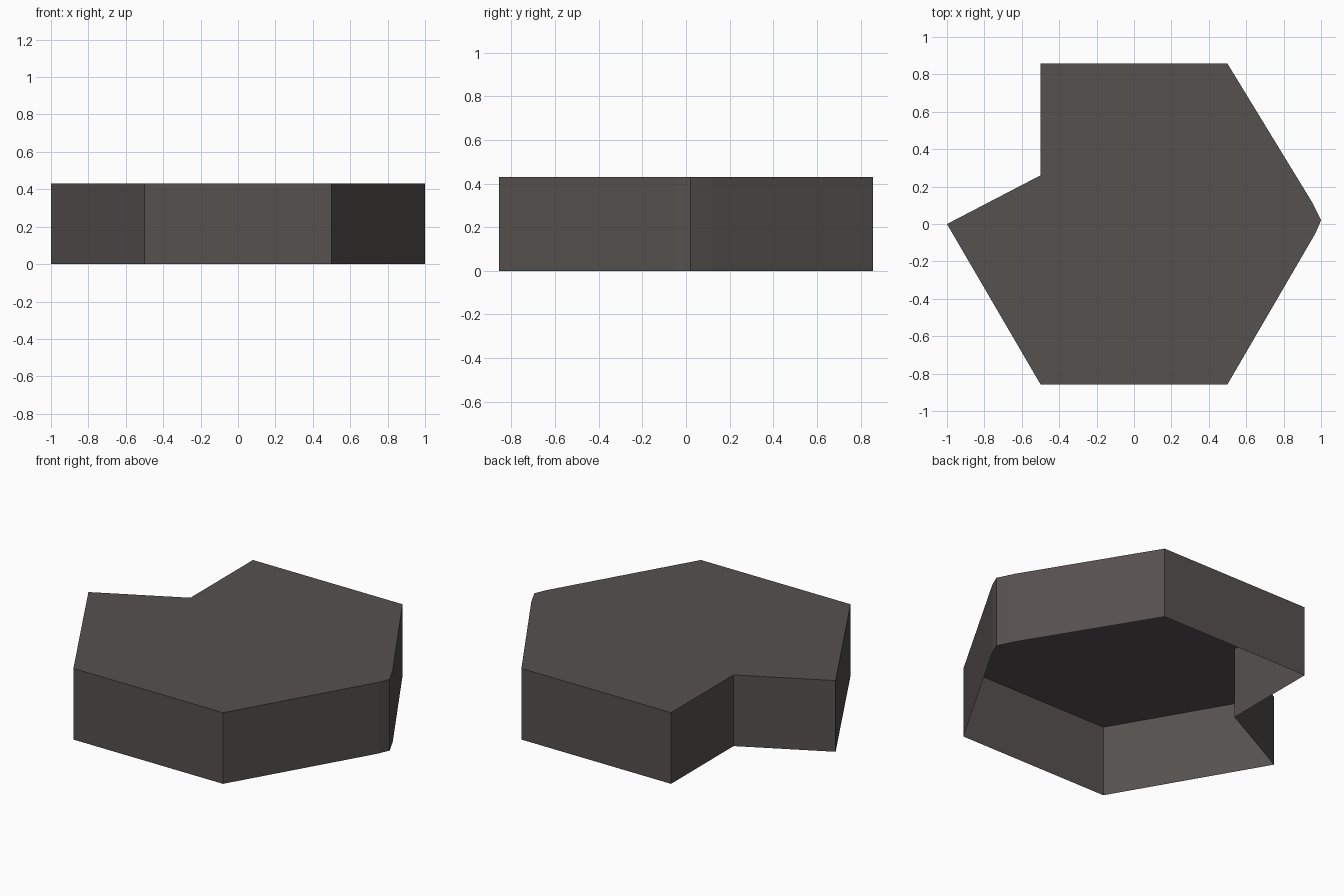
import bpy, bmesh

if "Cube" in bpy.data.objects:
    bpy.data.objects.remove(bpy.data.objects["Cube"])

HEIGHT = 0.43

# Notched hexagon outline, counter-clockwise seen from above
OUTLINE = [(-1.0, 0.0), (-0.5, -0.857), (0.5, -0.857), (0.97, -0.05), (1.0, 0.02),
           (0.95, 0.12), (0.5, 0.857), (-0.5, 0.857), (-0.5, 0.26)]

stone = bpy.data.materials.new("dark warm grey")
stone.diffuse_color = (0.092, 0.082, 0.078, 1)
stone.use_nodes = True
stone.node_tree.nodes["Principled BSDF"].inputs["Base Color"].default_value = stone.diffuse_color

# Open-bottomed shell: one cap and a wall on every outline edge
bm = bmesh.new()
low = [bm.verts.new((x, y, 0)) for x, y in OUTLINE]
high = [bm.verts.new((x, y, HEIGHT)) for x, y in OUTLINE]
bm.faces.new(high)
n = len(OUTLINE)
for i in range(n):
    j = (i + 1) % n
    bm.faces.new((low[i], low[j], high[j], high[i]))

mesh = bpy.data.meshes.new("hex_tile")
bm.to_mesh(mesh)
bm.free()
mesh.materials.append(stone)
tile = bpy.data.objects.new("hex_tile", mesh)
bpy.context.collection.objects.link(tile)
